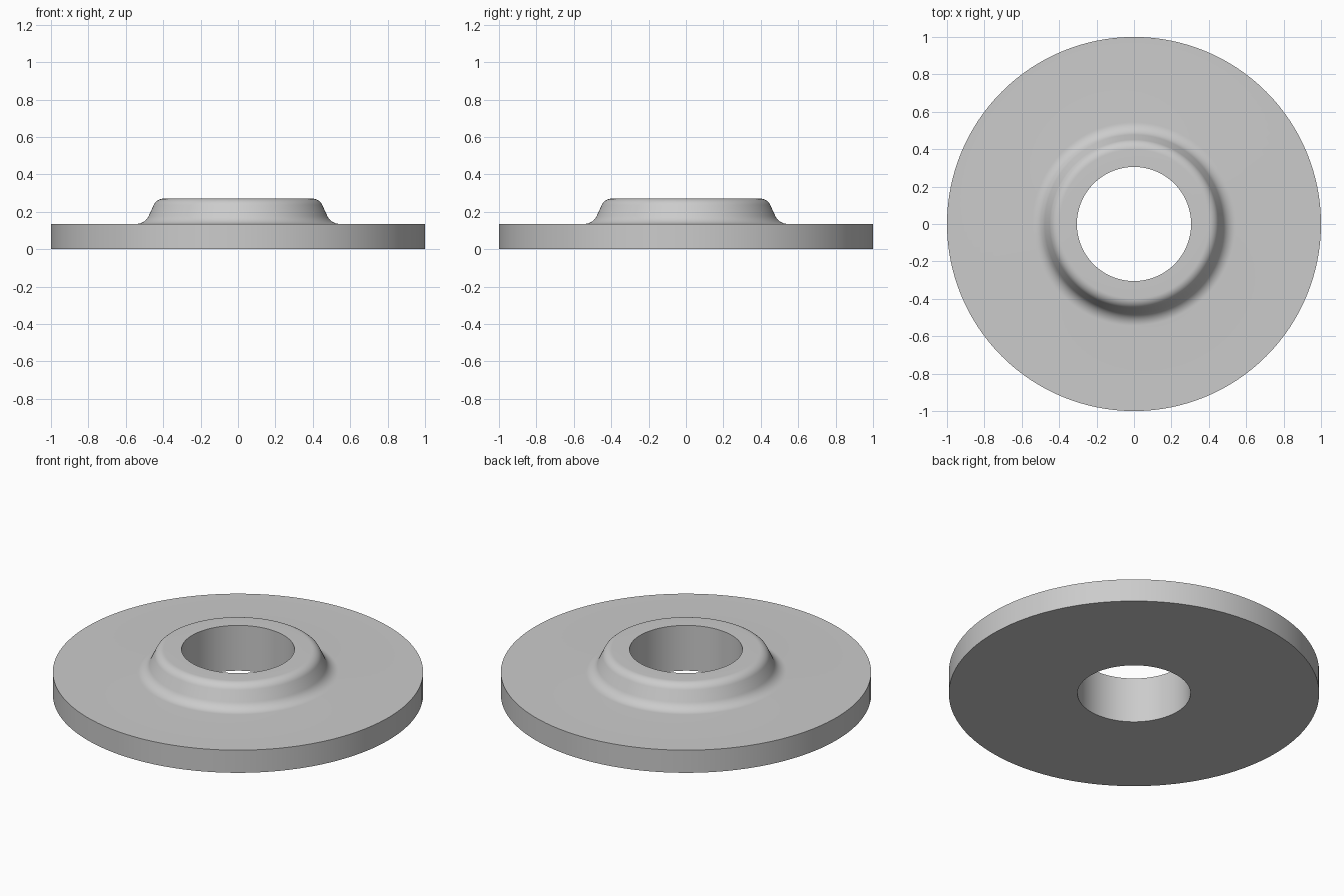
import bpy, bmesh, math
from mathutils import Vector

cube = bpy.data.objects.get("Cube")
if cube:
    bpy.data.objects.remove(cube, do_unlink=True)

SEGMENTS = 128
BORE, RIM = 0.305, 1.0
PLATE_TOP, HUB_TOP = 0.135, 0.27


def fillet(before, corner, after, reach, steps=10):
    """Circular arc rounding a corner, starting `reach` away from it."""
    a = (before - corner).normalized()
    b = (after - corner).normalized()
    half = a.angle(b) / 2
    radius = reach * math.tan(half)
    axis = (a + b).normalized()
    centre = corner + axis * (reach / math.cos(half))
    side = (a - axis * a.dot(axis)).normalized()
    sweep = math.pi / 2 - half
    points = []
    for i in range(steps + 1):
        t = sweep * (1 - 2 * i / steps)
        points.append(centre + radius * (side * math.sin(t) - axis * math.cos(t)))
    return points


# Cross-section: bore, flat hub top, rounded cone, plate, rim
inner_top = Vector((BORE, HUB_TOP))
shoulder = Vector((0.435, HUB_TOP))
foot = Vector((0.497, PLATE_TOP))
rim_top = Vector((RIM, PLATE_TOP))
profile = [Vector((BORE, 0)), inner_top]
profile += fillet(inner_top, shoulder, foot, 0.037)
profile += fillet(shoulder, foot, rim_top, 0.047)
profile += [rim_top, Vector((RIM, 0))]

# Revolve the closed section around z
bm = bmesh.new()
rings = []
for s in range(SEGMENTS):
    angle = math.tau * s / SEGMENTS
    rings.append([bm.verts.new((p.x * math.cos(angle), p.x * math.sin(angle), p.y))
                  for p in profile])
count = len(profile)
for s in range(SEGMENTS):
    here, there = rings[s], rings[(s + 1) % SEGMENTS]
    for i in range(count):
        j = (i + 1) % count
        bm.faces.new((here[i], there[i], there[j], here[j]))
bmesh.ops.recalc_face_normals(bm, faces=bm.faces[:])
mesh = bpy.data.meshes.new("flanged_hub")
bm.to_mesh(mesh)
bm.free()
hub = bpy.data.objects.new("flanged_hub", mesh)
bpy.context.collection.objects.link(hub)

# Plain grey finish
grey = bpy.data.materials.new("plain_grey")
grey.use_nodes = True
colour = (0.6, 0.6, 0.6, 1)
grey.diffuse_color = colour
grey.node_tree.nodes["Principled BSDF"].inputs["Base Color"].default_value = colour
mesh.materials.append(grey)

# Smooth curved walls, crisp rim and bore edges
bpy.ops.object.select_all(action='DESELECT')
hub.select_set(True)
bpy.context.view_layer.objects.active = hub
bpy.ops.object.shade_smooth_by_angle(angle=math.radians(30))
